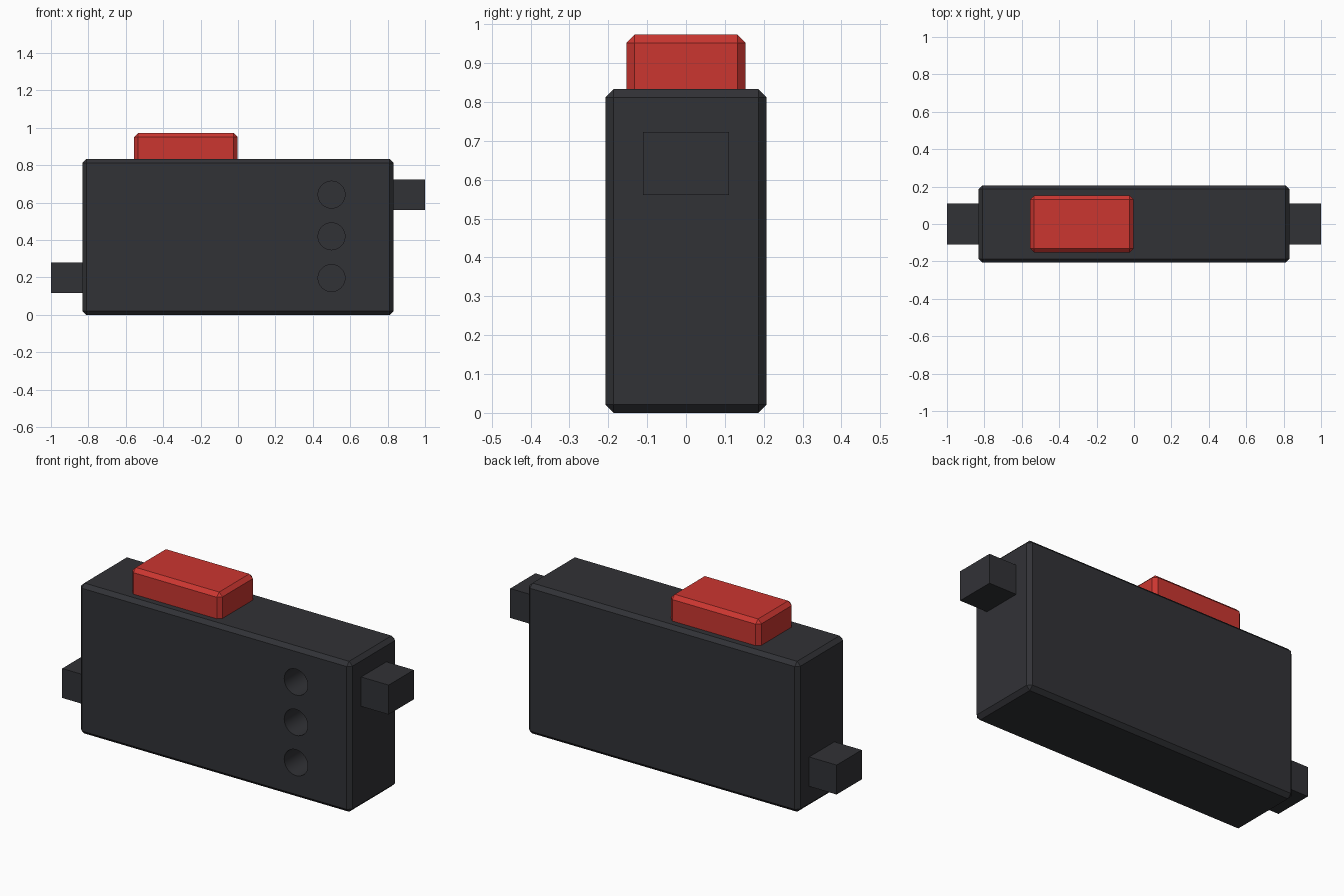
import bpy
import math

if "Cube" in bpy.data.objects:
    bpy.data.objects.remove(bpy.data.objects["Cube"])


def material(name, color):
    m = bpy.data.materials.new(name)
    m.diffuse_color = color
    m.use_nodes = True
    m.node_tree.nodes["Principled BSDF"].inputs["Base Color"].default_value = m.diffuse_color
    return m


BLACK = material("black_plastic", (0.031, 0.032, 0.037, 1))
RED = material("red_plastic", (0.60, 0.037, 0.03, 1))


def box(name, x, y, z, mat, chamfer=0.0):
    """Box from (min, max) ranges, with an optional single-step chamfer."""
    bpy.ops.mesh.primitive_cube_add(size=1)
    o = bpy.context.object
    o.name = name
    for v in o.data.vertices:
        v.co = [r[0] + (c + 0.5) * (r[1] - r[0]) for c, r in zip(v.co, (x, y, z))]
    o.data.materials.append(mat)
    if chamfer:
        b = o.modifiers.new("chamfer", 'BEVEL')
        b.width = chamfer
        b.segments = 1
        bpy.ops.object.modifier_apply(modifier=b.name)
    return o


# main housing
body = box("body", (-0.832, 0.832), (-0.207, 0.207), (0, 0.833), BLACK, 0.021)

# three blind holes in the front face
for z in (0.197, 0.42, 0.643):
    bpy.ops.mesh.primitive_cylinder_add(vertices=32, radius=0.072, depth=0.4,
                                        location=(0.5, -0.207, z),
                                        rotation=(math.pi / 2, 0, 0))
    cutter = bpy.context.object
    cutter.hide_render = True
    cutter.data.materials.append(BLACK)
    m = body.modifiers.new("hole", 'BOOLEAN')
    m.operation = 'DIFFERENCE'
    m.solver = 'EXACT'
    m.object = cutter
    bpy.ops.object.select_all(action='DESELECT')
    body.select_set(True)
    bpy.context.view_layer.objects.active = body
    bpy.ops.object.modifier_apply(modifier=m.name)
    bpy.data.objects.remove(cutter)
bpy.ops.object.shade_smooth_by_angle(angle=math.radians(30))

# red push button, seated into the top of the housing
box("button", (-0.555, -0.002), (-0.153, 0.153), (0.78, 0.973), RED, 0.021)

# side connector tabs: low on the left, high on the right
box("left_tab", (-1.0, -0.80), (-0.11, 0.11), (0.117, 0.28), BLACK)
box("right_tab", (0.80, 1.0), (-0.11, 0.11), (0.56, 0.723), BLACK)
